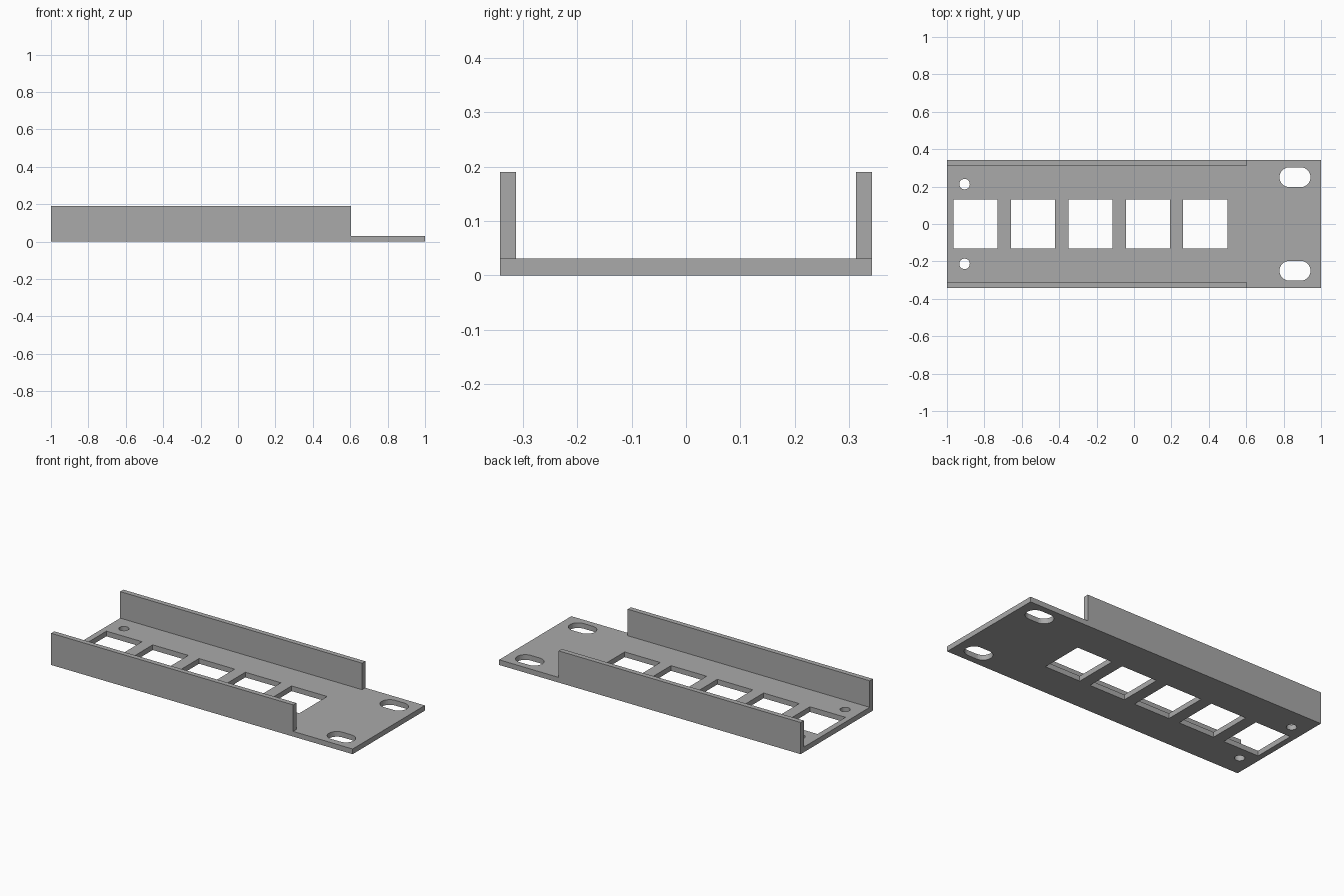
import bpy, bmesh
from math import cos, sin, pi

cube = bpy.data.objects.get("Cube")
if cube:
    bpy.data.objects.remove(cube, do_unlink=True)

HALF_W, THICK, WALL_TOP, WALL_END = 0.342, 0.031, 0.19, 0.605

grey = bpy.data.materials.new("plain grey")
grey.use_nodes = True
colour = (0.4, 0.4, 0.4, 1)
grey.diffuse_color = colour
grey.node_tree.nodes["Principled BSDF"].inputs["Base Color"].default_value = colour


def add_prism(bm, outline, z0, z1):
    """Extrude a counter-clockwise outline from z0 up to z1."""
    low = [bm.verts.new((x, y, z0)) for x, y in outline]
    high = [bm.verts.new((x, y, z1)) for x, y in outline]
    bm.faces.new(low[::-1])
    bm.faces.new(high)
    n = len(outline)
    for i in range(n):
        j = (i + 1) % n
        bm.faces.new((low[i], low[j], high[j], high[i]))


def rect(x0, x1, y0, y1):
    return [(x0, y0), (x1, y0), (x1, y1), (x0, y1)]


def slot(cx, cy, radius, reach=0.0, steps=16):
    """Round hole, or a rounded slot when its ends are moved apart by reach."""
    right = [(cx + reach + radius * cos(a), cy + radius * sin(a))
             for a in (-pi / 2 + pi * i / steps for i in range(steps + 1))]
    left = [(2 * cx - x, 2 * cy - y) for x, y in right]
    return right + left if reach else right[:-1] + left[:-1]


def make_object(name, outlines, z0, z1):
    bm = bmesh.new()
    for outline in outlines:
        add_prism(bm, outline, z0, z1)
    mesh = bpy.data.meshes.new(name)
    bm.to_mesh(mesh)
    bm.free()
    mesh.materials.append(grey)
    obj = bpy.data.objects.new(name, mesh)
    bpy.context.collection.objects.link(obj)
    return obj


# Base plate
plate = make_object("base_plate", [rect(-1, 1, -HALF_W, HALF_W)], 0, THICK)

# Openings: five windows, two screw holes and two mounting slots
openings = []
for i in range(5):
    cx = -0.847 + 0.307 * i
    openings.append(rect(cx - 0.118, cx + 0.118, -0.132, 0.132))
for side in (-1, 1):
    openings.append(slot(-0.906, side * 0.213, 0.028))
    openings.append(slot(0.861, side * 0.25, 0.053, 0.03))
cutter = make_object("opening_cutter", openings, -0.1, 0.1)
cutter.hide_render = True

cut = plate.modifiers.new("openings", "BOOLEAN")
cut.operation = "DIFFERENCE"
cut.solver = "EXACT"
cut.object = cutter
bpy.context.view_layer.objects.active = plate
plate.select_set(True)
bpy.ops.object.modifier_apply(modifier=cut.name)
bpy.data.objects.remove(cutter, do_unlink=True)

# Side walls along both long edges
for name, y0, y1 in (("front_wall", -HALF_W, -HALF_W + 0.03),
                     ("back_wall", HALF_W - 0.03, HALF_W)):
    make_object(name, [rect(-1, WALL_END, y0, y1)], THICK, WALL_TOP)
